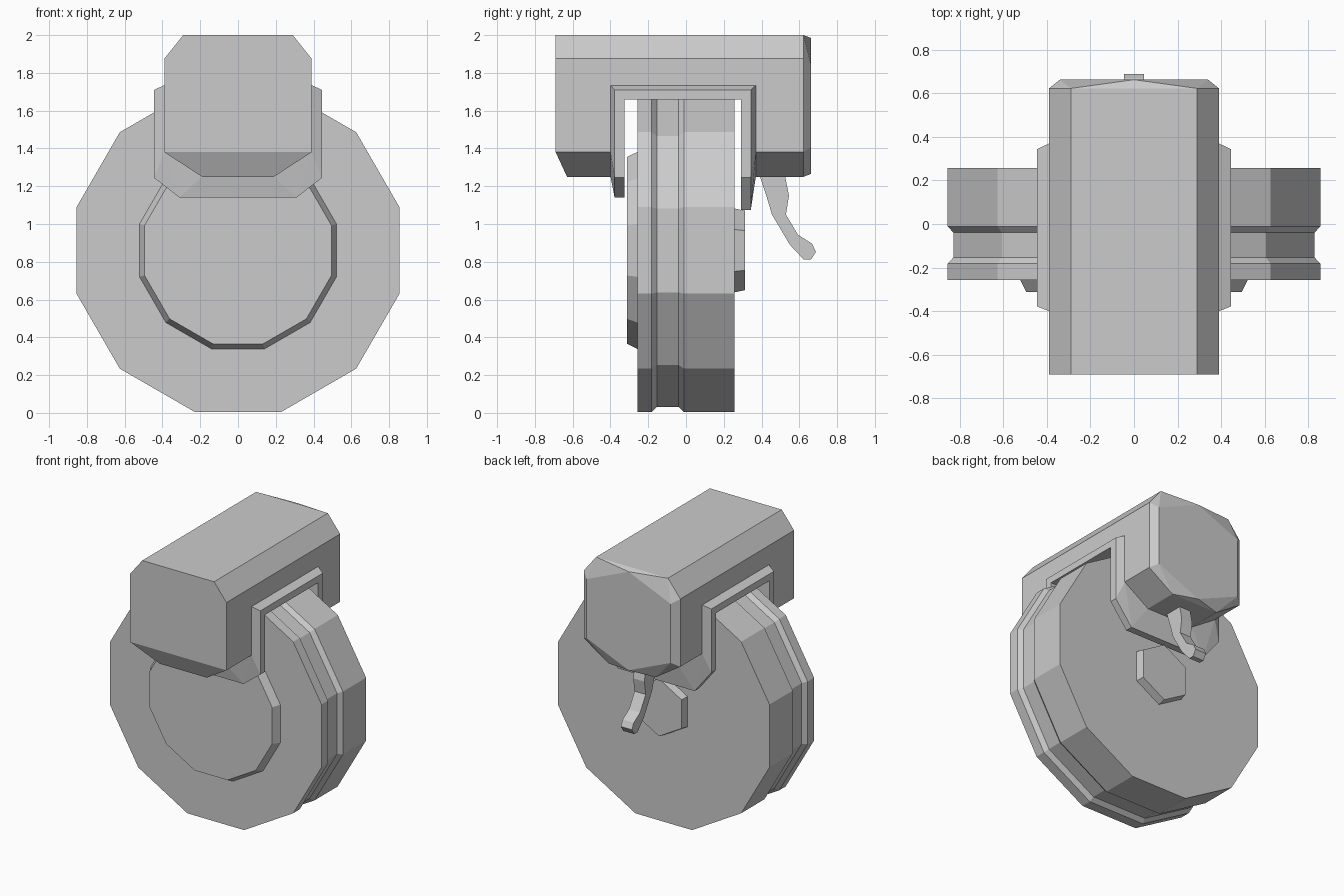
import bpy, bmesh
from math import sin, cos, pi, radians

if "Cube" in bpy.data.objects:
    bpy.data.objects.remove(bpy.data.objects["Cube"])

AXLE_Z = 0.86


def finish(name, bm):
    bmesh.ops.recalc_face_normals(bm, faces=bm.faces)
    mesh = bpy.data.meshes.new(name)
    bm.to_mesh(mesh)
    bm.free()
    obj = bpy.data.objects.new(name, mesh)
    bpy.context.collection.objects.link(obj)
    return obj


def disc(name, profile, sides, offset):
    """Spin (radius, y) points around the axle and cap both ends."""
    bm = bmesh.new()
    rings = []
    for r, y in profile:
        angles = [offset + 2 * pi * i / sides for i in range(sides)]
        rings.append([bm.verts.new((r * cos(a), y, AXLE_Z + r * sin(a))) for a in angles])
    for a, b in zip(rings, rings[1:]):
        for i in range(sides):
            j = (i + 1) % sides
            bm.faces.new((a[i], a[j], b[j], b[i]))
    bm.faces.new(rings[0])
    bm.faces.new(rings[-1])
    return finish(name, bm)


def hull(name, half_points):
    """Convex solid from points mirrored across x = 0."""
    bm = bmesh.new()
    for x, y, z in half_points:
        for sx in ((1, -1) if x else (1,)):
            bm.verts.new((sx * x, y, z))
    res = bmesh.ops.convex_hull(bm, input=bm.verts[:])
    loose = [v for v in bm.verts if not v.link_faces]
    bmesh.ops.delete(bm, geom=loose, context='VERTS')
    bmesh.ops.dissolve_limit(bm, angle_limit=radians(0.5), verts=bm.verts[:], edges=bm.edges[:])
    return finish(name, bm)


# Wheel with a groove around the tread
R, G = 0.885, 0.857
disc("wheel", [(R, -0.257), (R, -0.182), (G, -0.153), (G, -0.04), (R, -0.011), (R, 0.257)],
     12, radians(15))

# Hub caps: large front one, small six-sided back one
disc("front_hub", [(0.54, -0.25), (0.54, -0.257), (0.512, -0.312)], 12, radians(15))
disc("back_hub", [(0.224, 0.25), (0.222, 0.257), (0.21, 0.312)], 6, radians(30))

# Housing over the wheel, with a faceted back end
section = [(0.29, 2.0), (0.39, 1.875), (0.39, 1.38), (0.19, 1.25)]
pts = [(x, -0.63 if z < 1.3 else -0.69, z) for x, z in section]
pts += [(x, 0.622, z) for x, z in section]
pts += [(x, 0.662, z) for x, z in [(0, 1.985), (0.34, 1.84), (0.34, 1.41), (0, 1.265)]]
housing = hull("housing", pts)

# Slot through the housing for the wheel
slot = hull("slot_cutter", [(1, y, z) for y in (-0.37, 0.335) for z in (0.5, 1.705)])
slot.hide_render = True
mod = housing.modifiers.new("slot", 'BOOLEAN')
mod.operation = 'DIFFERENCE'
mod.solver = 'EXACT'
mod.object = slot
bpy.context.view_layer.objects.active = housing
bpy.ops.object.modifier_apply(modifier=mod.name)
bpy.data.objects.remove(slot)

# Bevelled bracket lining the slot: two legs and a bridge
for name, inner, outer, flare, bottom in (("bracket_front_leg", -0.325, -0.378, -0.40, 1.14),
                                          ("bracket_back_leg", 0.29, 0.343, 0.37, 1.075)):
    leg = [(0.445, 1.66), (0.445, 1.245), (0.31, bottom)]
    pts = [(x, y, z) for y in (inner, outer) for x, z in leg]
    pts += [(x, flare, z) for x, z in [(0.389, 1.66), (0.389, 1.38), (0.19, 1.252)]]
    hull(name, pts)
pts = [(0.445, y, z) for y in (-0.378, 0.343) for z in (1.66, 1.71)]
pts += [(0.389, y, z) for y in (-0.40, 0.37) for z in (1.66, 1.735)]
hull("bracket_bridge", pts)

# Curved release lever hanging at the back: paired outer and inner edge points
lever = [((0.54, 1.30), (0.385, 1.30)), ((0.525, 1.25), (0.392, 1.25)),
         ((0.545, 1.15), (0.425, 1.15)), ((0.529, 1.05), (0.455, 1.05)),
         ((0.593, 0.943), (0.55, 0.89)), ((0.667, 0.896), (0.624, 0.811)),
         ((0.688, 0.853), (0.661, 0.811))]
bm = bmesh.new()
rings = []
for (y1, z1), (y2, z2) in lever:
    corners = [(-0.045, y1, z1), (0.045, y1, z1), (0.045, y2, z2), (-0.045, y2, z2)]
    rings.append([bm.verts.new(c) for c in corners])
for a, b in zip(rings, rings[1:]):
    for i in range(4):
        j = (i + 1) % 4
        bm.faces.new((a[i], a[j], b[j], b[i]))
bm.faces.new(rings[0])
bm.faces.new(rings[-1])
finish("release_lever", bm)
